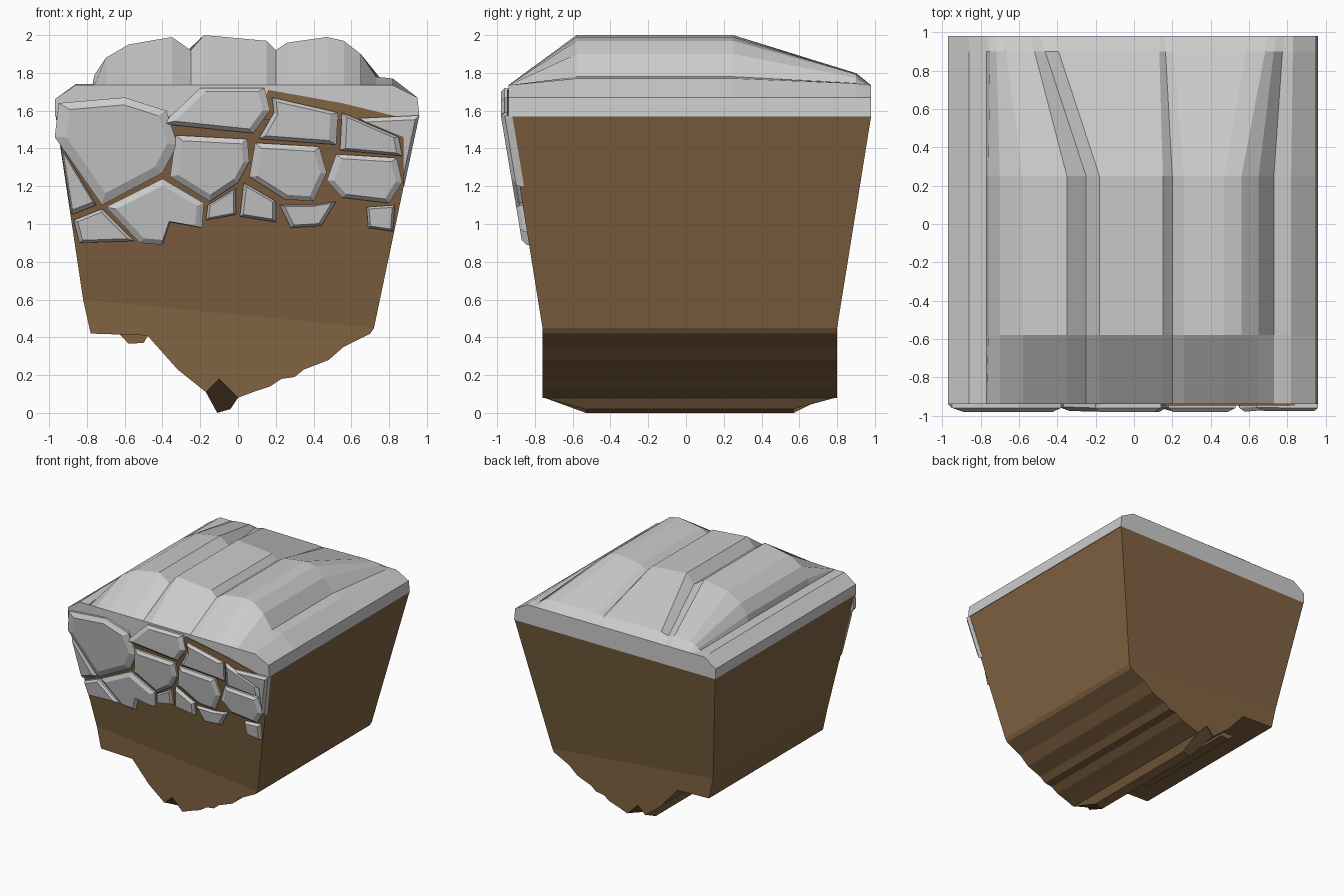
import bpy, bmesh

brown = bpy.data.materials.new("dirt_brown")
brown.diffuse_color = (0.22, 0.125, 0.055, 1)


def make(name, verts, faces, mat=None):
    bm = bmesh.new()
    vs = [bm.verts.new(v) for v in verts]
    for f in faces:
        bm.faces.new([vs[i] for i in f])
    bmesh.ops.recalc_face_normals(bm, faces=bm.faces)
    me = bpy.data.meshes.new(name)
    bm.to_mesh(me)
    bm.free()
    if mat:
        me.materials.append(mat)
    ob = bpy.data.objects.new(name, me)
    bpy.context.collection.objects.link(ob)
    return ob


def loft(name, rings, mat=None, split=None):
    """Join equal-length closed rings; split = index pair creasing the end caps."""
    n = len(rings[0])
    verts = [v for r in rings for v in r]
    faces = [(k*n + i, k*n + (i+1) % n, (k+1)*n + (i+1) % n, (k+1)*n + i)
             for k in range(len(rings) - 1) for i in range(n)]
    for base in (0, (len(rings) - 1) * n):
        ids = [base + i for i in range(n)]
        if split:
            a, b = split
            faces += [ids[a:b+1], ids[b:] + ids[:a+1]]
        else:
            faces.append(ids)
    return make(name, verts, faces, mat)


def front_y(z):
    """Sloping front face of the dirt."""
    return -0.76 - max(0, min(z, 1.57) - 0.5) * 0.168


# Dirt block: outline seen from the front, running right-handed from top left
outline = [(-.965, 1.57), (-.82, .6), (-.78, .42), (-.48, .41), (-.32, .23),
           (-.17, .11), (-.1, .18), (0, .08), (.08, .11), (.17, .14),
           (.23, .18), (.3, .19), (.35, .23), (.48, .28), (.56, .35),
           (.7, .42), (.72, .45), (.955, 1.57)]
loft("dirt_block",
     [[(x, -.94 if z > 1 else -.76, z) for x, z in outline],
      [(x, .98 if z > 1 else .80, z) for x, z in outline]],
     brown, split=(1, 16))

# Dirt keel with tapered ends, and a small lump under the left side
keel = [(-.17, .11), (-.11, 0), (-.04, .02), (0, .08), (-.1, .18)]
loft("dirt_keel",
     [[(x, -.53 if z < .05 else -.75, z) for x, z in keel],
      [(x, .57 if z < .05 else .79, z) for x, z in keel]], brown)
lump = [(-.63, .42), (-.58, .367), (-.5, .37), (-.47, .42)]
loft("dirt_lump", [[(x, y, z) for x, z in lump] for y in (-.5, .5)], brown)

# Dirt showing in the cracks above the block
seam = [(.1, 1.55), (.16, 1.71), (.55, 1.64), (.92, 1.55)]
loft("dirt_seam", [[(x, y, z) for x, z in seam] for y in (-.947, -.9)], brown)

# Rock cap: (x, z, x at the back edge), faded to a rim at front and back
RIM = 1.735
ridge = [(-.97, 1.57, -.97), (-.97, 1.66, -.97), (-.86, 1.74, -.86),
         (-.77, 1.74, -.77), (-.76, 1.79, -.75), (-.7, 1.88, -.72),
         (-.58, 1.95, -.68), (-.35, 1.99, -.54), (-.25, 1.92, -.49),
         (-.18, 2.0, -.42), (.15, 1.97, .13), (.2, 1.92, .16),
         (.26, 1.96, .2), (.47, 1.99, .6), (.56, 1.97, .7), (.65, 1.9, .74),
         (.73, 1.78, .78), (.82, 1.77, .83), (.95, 1.67, .95), (.96, 1.57, .96)]
rings = []
for y, fade in ((-.94, 0), (-.58, 1), (.25, 1), (.9, .24), (.98, 0)):
    t = max(0, (y - .25) / .73)
    rings.append([(x + (xb - x) * t, y, min(z, RIM) + max(0, z - RIM) * fade)
                  for x, z, xb in ridge])
loft("rock_cap", rings)

# Cracked paving stones on the front, each an (x, z) outline
stones = [
    [(-.97, 1.46), (-.95, 1.64), (-.6, 1.67), (-.38, 1.6), (-.32, 1.42), (-.4, 1.27), (-.72, 1.1)],
    [(-.4, 1.53), (-.2, 1.72), (.14, 1.72), (.17, 1.6), (.08, 1.48)],
    [(-.33, 1.47), (.05, 1.45), (.06, 1.33), (0, 1.22), (-.15, 1.12), (-.36, 1.25)],
    [(.09, 1.43), (.43, 1.41), (.47, 1.27), (.4, 1.12), (.25, 1.13), (.06, 1.25)],
    [(.18, 1.67), (.53, 1.59), (.52, 1.42), (.11, 1.45), (.19, 1.59)],
    [(.55, 1.59), (.85, 1.46), (.87, 1.36), (.54, 1.39)],
    [(.52, 1.37), (.84, 1.35), (.87, 1.22), (.8, 1.11), (.55, 1.14), (.47, 1.23)],
    [(-.7, 1.09), (-.4, 1.24), (-.18, 1.11), (-.19, .98), (-.36, 1.01), (-.4, .89), (-.52, .9)],
    [(-.87, 1.02), (-.72, 1.08), (-.55, .91), (-.84, .9)],
    [(-.94, 1.42), (-.75, 1.1), (-.88, 1.05)],
    [(-.16, 1.1), (-.01, 1.19), (-.01, 1.05), (-.17, 1.02)],
    [(.03, 1.22), (.2, 1.12), (.2, 1.01), (.01, 1.04)],
    [(.22, 1.1), (.4, 1.1), (.52, 1.12), (.44, .99), (.28, .98)],
    [(.68, 1.09), (.83, 1.1), (.82, .96), (.69, .98)],
    [(.64, 1.56), (.96, 1.575), (.88, 1.2), (.88, 1.46)],
]
for k, poly in enumerate(stones):
    cx = sum(p[0] for p in poly) / len(poly)
    cz = sum(p[1] for p in poly) / len(poly)
    layers = []
    for scale, out in ((1, -.02), (1, .02), (.82, .04)):
        ring = []
        for x, z in poly:
            x, z = cx + (x - cx) * scale, cz + (z - cz) * scale
            ring.append((x, front_y(z) - out, z))
        layers.append(ring)
    loft(f"front_stone_{k + 1}", layers)
